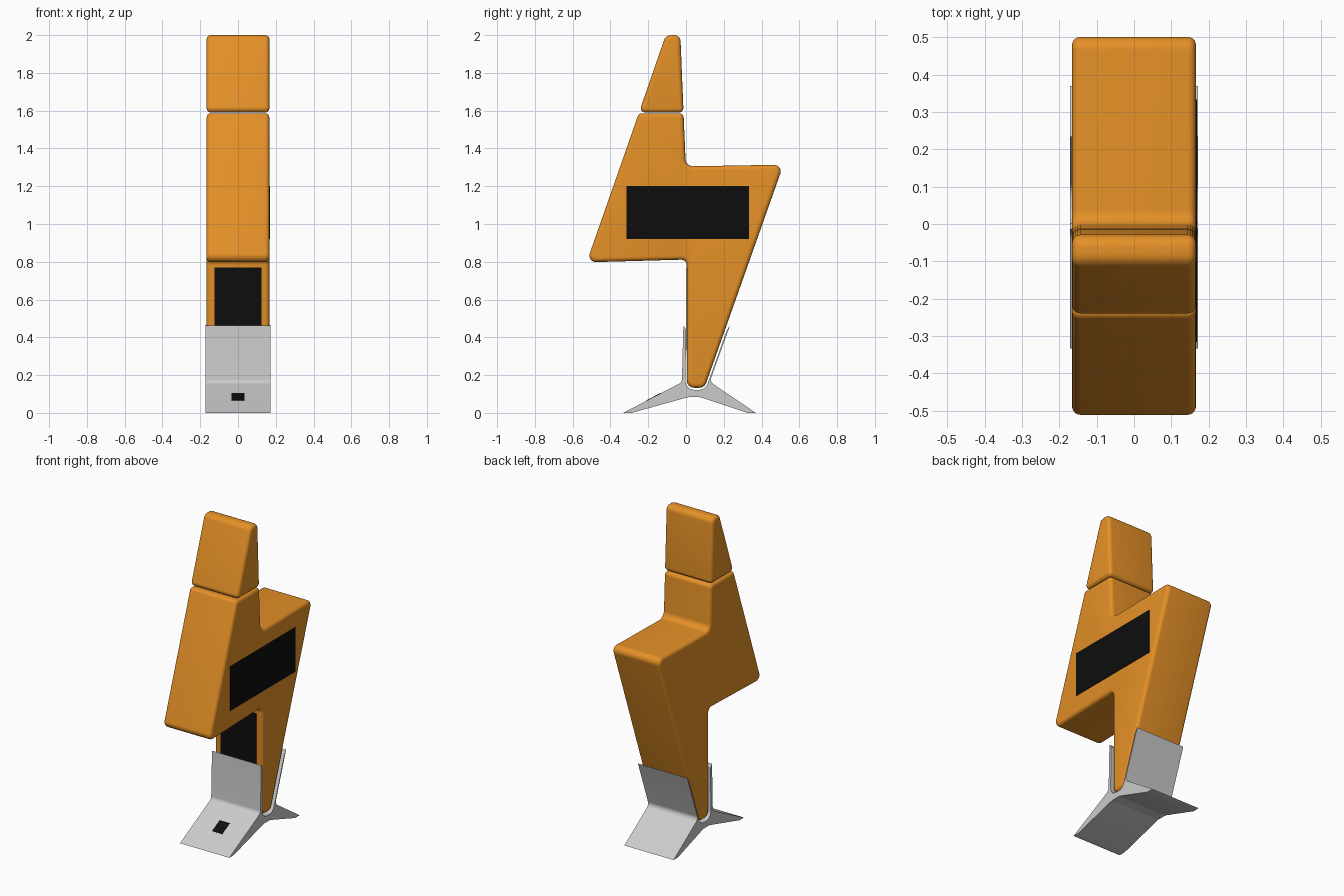
import bpy, bmesh, math
from mathutils import Vector

if "Cube" in bpy.data.objects:
    bpy.data.objects.remove(bpy.data.objects["Cube"])


def material(name, rgb):
    m = bpy.data.materials.new(name)
    m.diffuse_color = (*rgb, 1)
    m.use_nodes = True
    m.node_tree.nodes["Principled BSDF"].inputs["Base Color"].default_value = m.diffuse_color
    return m


ORANGE = material("orange", (0.78, 0.28, 0.02))
BLACK = material("black", (0.004, 0.004, 0.004))


def rounded(points, steps=8):
    """Round each (y, z, radius) corner of a closed outline."""
    out = []
    for i, (y, z, r) in enumerate(points):
        p = Vector((y, z, 0))
        if r == 0:
            out.append(p)
            continue
        a = (Vector((*points[i - 1][:2], 0)) - p).normalized()
        b = (Vector((*points[(i + 1) % len(points)][:2], 0)) - p).normalized()
        half = a.angle(b) / 2
        t = r / math.tan(half)
        c = p + (a + b).normalized() * r / math.sin(half)
        start, end = (p + a * t - c).normalized(), (p + b * t - c).normalized()
        out += [c + r * start.slerp(end, k / steps).normalized() for k in range(steps + 1)]
    return out


def slab(name, points, half_width, mat=None, rim=0):
    """Extrude a side outline across x, optionally rounding its rims."""
    bm = bmesh.new()
    face = bm.faces.new([bm.verts.new((-half_width, p.x, p.y)) for p in rounded(points)])
    ext = bmesh.ops.extrude_face_region(bm, geom=[face])
    for v in ext["geom"]:
        if isinstance(v, bmesh.types.BMVert):
            v.co.x = half_width
    bmesh.ops.recalc_face_normals(bm, faces=bm.faces)
    mesh = bpy.data.meshes.new(name)
    bm.to_mesh(mesh)
    bm.free()
    ob = bpy.data.objects.new(name, mesh)
    bpy.context.collection.objects.link(ob)
    if mat:
        mesh.materials.append(mat)
    bpy.ops.object.select_all(action='DESELECT')
    bpy.context.view_layer.objects.active = ob
    ob.select_set(True)
    if rim:
        bev = ob.modifiers.new("rim", 'BEVEL')
        bev.width, bev.segments = rim, 5
        bev.limit_method, bev.angle_limit = 'ANGLE', math.radians(60)
        bev.use_clamp_overlap = False
        bpy.ops.object.modifier_apply(modifier="rim")
    bpy.ops.object.shade_smooth_by_angle(angle=math.radians(35))
    return ob


def panel(name, center, size, tilt=0):
    bpy.ops.mesh.primitive_cube_add(size=1, location=center, rotation=(tilt, 0, 0))
    ob = bpy.context.object
    ob.name = name
    ob.scale = size
    ob.data.materials.append(BLACK)


# Zigzag body and separate top cap
slab("bolt_body", [
    (-0.25, 1.586, 0.024), (-0.013, 1.586, 0.024), (-0.001, 1.305, 0.04),
    (0.516, 1.314, 0.035), (0.098, 0.133, 0.04), (0.004, 0.133, 0.04),
    (0.004, 0.812, 0.03), (-0.526, 0.797, 0.035)], 0.166, ORANGE, 0.022)
slab("bolt_cap", [
    (-0.249, 1.59, 0.024), (-0.013, 1.59, 0.024),
    (-0.03, 2.0, 0.035), (-0.107, 2.0, 0.04)], 0.166, ORANGE, 0.022)

# Four-armed stand holding the lower tip
slab("stand", [
    (-0.333, 0, 0), (-0.022, 0.162, 0.03), (-0.014, 0.462, 0), (0.001, 0.44, 0),
    (-0.004, 0.122, 0.048), (0.103, 0.122, 0.05), (0.216, 0.437, 0), (0.234, 0.466, 0),
    (0.126, 0.165, 0.03), (0.37, 0, 0), (0.325, 0, 0), (0.075, 0.083, 0.05),
    (0.01, 0.083, 0.05), (-0.288, 0, 0)], 0.172)

# Dark panels: side, lower front and stand badge
panel("side_screen", (0.166, 0.009, 1.06), (0.005, 0.65, 0.28))
panel("front_screen", (0, 0.004, 0.55), (0.25, 0.005, 0.44))
slope = math.atan2(0.162, 0.311)
panel("stand_plate", (0, -0.333 + 0.085 * 0.311 / 0.162, 0.085),
      (0.07, 0.085, 0.004), slope)
